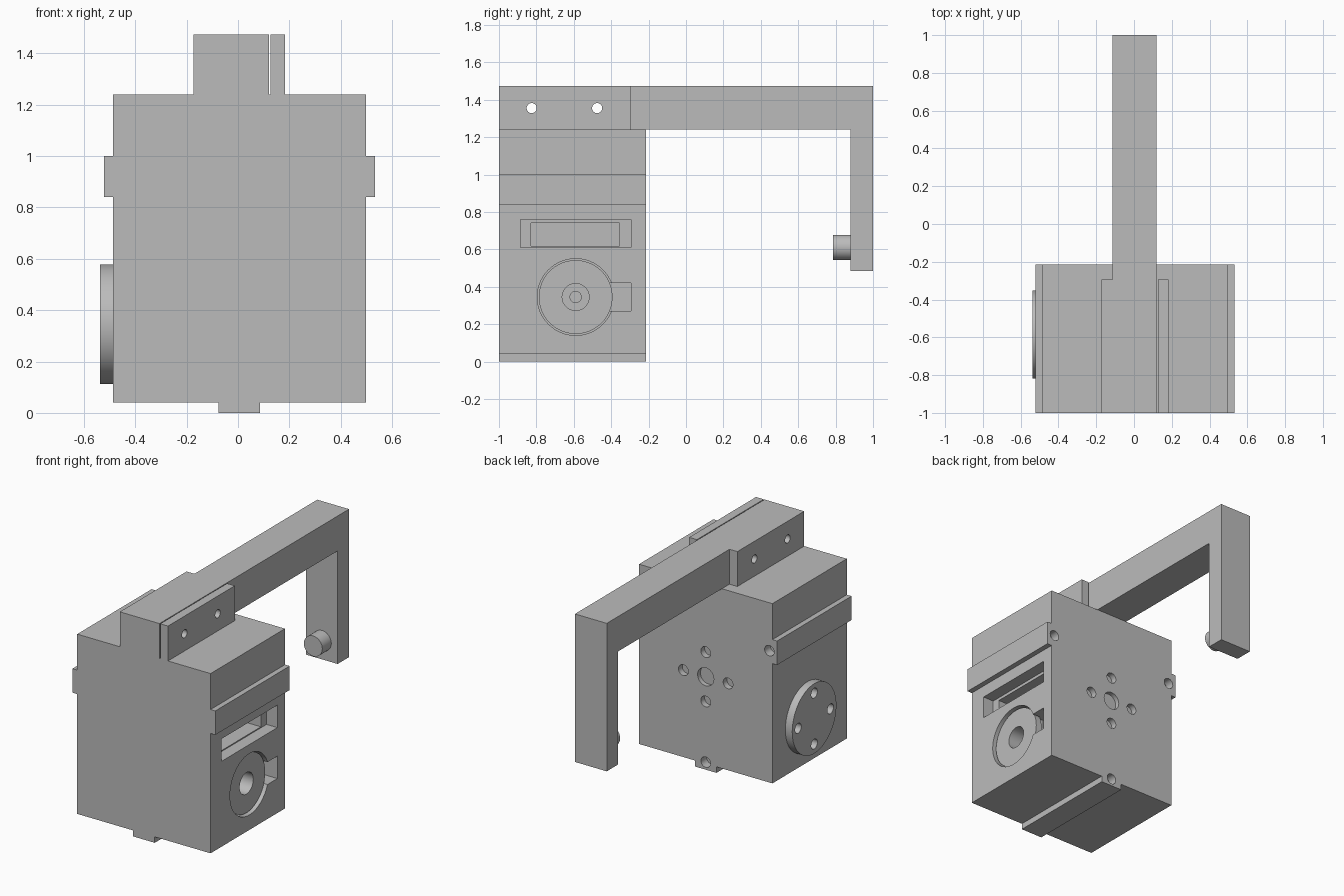
import bpy, bmesh, math
from mathutils import Matrix, Vector

cube = bpy.data.objects.get("Cube")
if cube:
    bpy.data.objects.remove(cube, do_unlink=True)

grey = bpy.data.materials.new("plain grey")
grey.use_nodes = True
colour = (0.5, 0.5, 0.5, 1)
grey.diffuse_color = colour
grey.node_tree.nodes["Principled BSDF"].inputs["Base Color"].default_value = colour


def finish(name, bm):
    bmesh.ops.recalc_face_normals(bm, faces=bm.faces)
    mesh = bpy.data.meshes.new(name)
    bm.to_mesh(mesh)
    bm.free()
    mesh.materials.append(grey)
    ob = bpy.data.objects.new(name, mesh)
    bpy.context.collection.objects.link(ob)
    return ob


def box(name, x, y, z):
    bm = bmesh.new()
    bmesh.ops.create_cube(bm, size=1)
    for v in bm.verts:
        v.co = [(a + b) / 2 + c * (b - a) for c, (a, b) in zip(v.co, (x, y, z))]
    return finish(name, bm)


def cylinder(name, start, end, r, sides=48):
    start, end = Vector(start), Vector(end)
    axis = end - start
    turn = axis.to_track_quat("Z", "Y").to_matrix().to_4x4()
    bm = bmesh.new()
    bmesh.ops.create_cone(bm, cap_ends=True, segments=sides, radius1=r, radius2=r,
                          depth=axis.length,
                          matrix=Matrix.Translation((start + end) / 2) @ turn)
    return finish(name, bm)


def extrude(name, points, place, direction):
    bm = bmesh.new()
    face = bm.faces.new([bm.verts.new(place(a, b)) for a, b in points])
    new = bmesh.ops.extrude_face_region(bm, geom=[face])["geom"]
    bmesh.ops.translate(bm, vec=direction,
                        verts=[g for g in new if isinstance(g, bmesh.types.BMVert)])
    return finish(name, bm)


def cut(ob, cutters):
    for c in cutters:
        mod = ob.modifiers.new("cut", "BOOLEAN")
        mod.operation = "DIFFERENCE"
        mod.solver = "EXACT"
        mod.object = c
        graph = bpy.context.evaluated_depsgraph_get()
        mesh = bpy.data.meshes.new_from_object(ob.evaluated_get(graph))
        ob.modifiers.clear()
        ob.data = mesh
        bpy.data.objects.remove(c, do_unlink=True)


FRONT, BACK, MID = -1.0, -0.215, 0.005
LEFT, RIGHT = 0.4975, -0.4875

# Housing: mirrored outline with side and bottom rails, extruded to the back
half = [(0.08, 0), (0.08, 0.04), (0.4925, 0.04), (0.4925, 0.84), (0.5275, 0.84),
        (0.5275, 1.0), (0.4925, 1.0), (0.4925, 1.24)]
outline = [(MID + w, z) for w, z in half] + [(MID - w, z) for w, z in reversed(half)]
housing = extrude("housing", outline, lambda a, b: (a, FRONT, b), (0, BACK - FRONT, 0))


def back_hole(x, z, r, depth):
    return cylinder("hole", (x, BACK - depth, z), (x, BACK + 0.05, z), r, 32)


# Holes in the back face
holes = [back_hole(MID, 0.62, 0.06, 0.03), back_hole(MID, 0.05, 0.035, 0.06)]
for s in (-1, 1):
    holes += [back_hole(MID + s * 0.165, 0.62, 0.036, 0.04),
              back_hole(MID, 0.62 + s * 0.165, 0.036, 0.04),
              back_hole(MID + s * 0.47, 0.92, 0.035, 0.06)]

# Dial recess, side notch and stepped slot in the left face
DY, DZ = -0.59, 0.345
out = LEFT + 0.1
holes += [
    cylinder("recess", (LEFT - 0.06, DY, DZ), (out, DY, DZ), 0.205, 64),
    cylinder("hub_well", (LEFT - 0.16, DY, DZ), (out, DY, DZ), 0.072),
    cylinder("hub_pin_hole", (LEFT - 0.22, DY, DZ), (out, DY, DZ), 0.03, 24),
    box("notch", (LEFT - 0.1, out), (-0.42, -0.295), (0.27, 0.42)),
    box("slot", (LEFT - 0.08, out), (-0.885, -0.295), (0.61, 0.76)),
    box("inner_slot", (LEFT - 0.21, out), (-0.83, -0.355), (0.617, 0.74)),
]
cut(housing, holes)

# Sunken dial with a hub opening
dial = cylinder("dial", (LEFT - 0.065, DY, DZ), (LEFT - 0.022, DY, DZ), 0.197, 64)
cut(dial, [cylinder("hub", (LEFT - 0.2, DY, DZ), (out, DY, DZ), 0.072)])

# Raised flange on the right face with four bolt holes
FY = -0.585
flange = cylinder("flange", (RIGHT + 0.02, FY, DZ), (-0.538, FY, DZ), 0.233, 64)
bolts = []
for dy, dz in ((0.17, 0), (-0.17, 0), (0, 0.17), (0, -0.17)):
    bolts.append(cylinder("bolt", (RIGHT - 0.005, FY + dy, DZ + dz),
                          (-0.6, FY + dy, DZ + dz), 0.033, 32))
cut(flange, bolts)

# Arm: long bar with a hanging leg, and a clamp plate fused on its right side
TOP, BASE = 1.473, 1.24
arm = extrude("arm", [(FRONT, BASE), (0.88, BASE), (0.88, 0.485), (1, 0.485),
                      (1, TOP), (FRONT, TOP)],
              lambda a, b: (-0.115, a, b), (0.235, 0, 0))
right_plate = box("right_clamp_plate", (-0.173, -0.115), (FRONT, -0.295), (BASE, TOP))
left_plate = box("left_clamp_plate", (0.126, 0.183), (FRONT, -0.295), (BASE, TOP))
for part in (arm, right_plate, left_plate):
    cut(part, [cylinder("pin_hole", (-0.4, y, 1.355), (0.4, y, 1.355), 0.027, 32)
               for y in (-0.825, -0.475)])

# Peg on the inner face of the leg
peg = cylinder("peg", (MID, 0.785, 0.61), (MID, 0.885, 0.61), 0.068)

# Smooth the round walls, keep edges sharp
bpy.ops.object.select_all(action="DESELECT")
parts = (housing, dial, flange, arm, right_plate, left_plate, peg)
for ob in parts:
    ob.select_set(True)
bpy.context.view_layer.objects.active = housing
bpy.ops.object.shade_smooth_by_angle(angle=math.radians(30))
